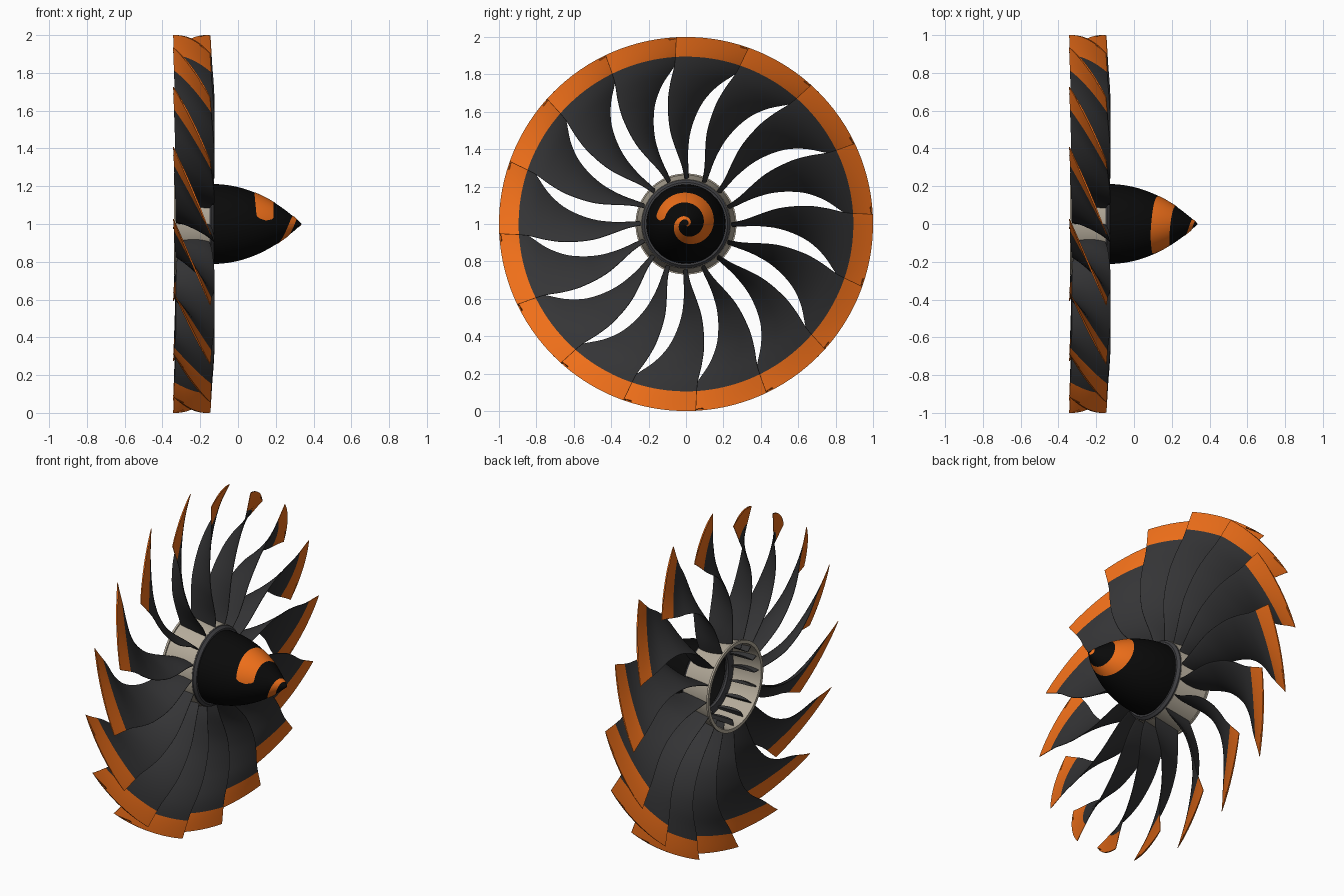
import bpy, bmesh, math

if "Cube" in bpy.data.objects:
    bpy.data.objects.remove(bpy.data.objects["Cube"])

AXIS_Z = 1.0      # height of the rotation axis (runs along x)
BLADES = 16


def material(name, rgb):
    m = bpy.data.materials.new(name)
    m.diffuse_color = (*rgb, 1)
    m.use_nodes = True
    m.node_tree.nodes["Principled BSDF"].inputs["Base Color"].default_value = m.diffuse_color
    return m


DARK = material("blade_dark", (0.035, 0.035, 0.037))
ORANGE = material("orange", (0.87, 0.16, 0.01))
BLACK = material("spinner_black", (0.003, 0.003, 0.003))
BEIGE = material("hub_beige", (0.45, 0.40, 0.32))
GREY = material("seal_grey", (0.05, 0.05, 0.055))


def polar(x, r, a):
    return (x, r * math.cos(a), r * math.sin(a))


def finish(name, bm, mats, fix=True):
    if fix:
        bmesh.ops.recalc_face_normals(bm, faces=bm.faces)
    me = bpy.data.meshes.new(name)
    bm.to_mesh(me)
    bm.free()
    for m in mats:
        me.materials.append(m)
    ob = bpy.data.objects.new(name, me)
    bpy.context.collection.objects.link(ob)
    ob.location.z = AXIS_Z
    bpy.ops.object.select_all(action='DESELECT')
    ob.select_set(True)
    bpy.context.view_layer.objects.active = ob
    bpy.ops.object.shade_smooth_by_angle(angle=math.radians(35))
    return ob


def lathe(name, profile, mat, closed=True, seg=96):
    """Turn an (x, r) profile about the x axis."""
    bm = bmesh.new()
    rings = []
    for x, r in profile:
        if r < 1e-5:
            rings.append([bm.verts.new((x, 0, 0))] * seg)
        else:
            rings.append([bm.verts.new(polar(x, r, math.tau * i / seg)) for i in range(seg)])
    pairs = list(zip(rings, rings[1:]))
    if closed:
        pairs.append((rings[-1], rings[0]))
    for p, q in pairs:
        for i in range(seg):
            j = (i + 1) % seg
            vs = list(dict.fromkeys((p[i], p[j], q[j], q[i])))
            bm.faces.new(vs)
    return finish(name, bm, [mat])


def smooth_table(rows, t):
    """Catmull-Rom through table rows, first column is the key."""
    k = max(i for i in range(len(rows) - 1) if rows[i][0] <= t or i == 0)
    p1, p2 = rows[k], rows[k + 1]
    p0, p3 = rows[max(k - 1, 0)], rows[min(k + 2, len(rows) - 1)]
    h = p2[0] - p1[0]
    u = (t - p1[0]) / h
    out = []
    for c in range(1, len(p1)):
        m1 = (p2[c] - p0[c]) / (p2[0] - p0[0]) * h
        m2 = (p3[c] - p1[c]) / (p3[0] - p1[0]) * h
        out.append((2*u**3 - 3*u**2 + 1) * p1[c] + (u**3 - 2*u**2 + u) * m1
                   + (3*u**2 - 2*u**3) * p2[c] + (u**3 - u**2) * m2)
    return out


# Blade stations: radius, leading angle, trailing angle, leading x, trailing x, thickness
STATIONS = [
    (0.212, 0.6, -0.6, -0.155, -0.320, 0.016),
    (0.30, 3.5, -1.2, -0.140, -0.325, 0.016),
    (0.40, 7.5, -1.5, -0.130, -0.328, 0.013),
    (0.50, 9.5, -2.8, -0.125, -0.330, 0.011),
    (0.65, 8.5, -7.5, -0.125, -0.330, 0.009),
    (0.75, 6.5, -12.5, -0.130, -0.332, 0.008),
    (0.85, 4.2, -18.5, -0.138, -0.336, 0.007),
    (1.00, 3.0, -24.0, -0.147, -0.342, 0.005),
]
BAND = 0.895      # inner radius of the coloured tip band


def blade_section(r, n=14):
    a, b, xl, xt, th = smooth_table(STATIONS, r)
    sl, st = r * math.radians(a), r * math.radians(b)
    dx, ds = xl - xt, sl - st
    length = math.hypot(dx, ds)
    nx, ns = ds / length, -dx / length
    cam = 0.05 * length * max(0.0, 1.1 - r)

    def point(c, side):
        h = cam * 4 * c * (1 - c) + side * (0.0015 + th / 2 * math.sin(math.pi * c) ** 0.7)
        return polar(xt + dx * c + nx * h, r, (st + ds * c + ns * h) / r)
    cs = [0.5 - 0.5 * math.cos(math.pi * i / n) * 0.9999 for i in range(n + 1)]
    return [point(c, 1) for c in cs] + [point(c, -1) for c in reversed(cs)]


# Fan blade: loft of aerofoil sections, outer band orange
bm = bmesh.new()
radii = [0.212 + (BAND - 0.212) * i / 26 for i in range(27)]
radii += [BAND + (1.0 - BAND) * i / 5 for i in range(1, 6)]
loops = [[bm.verts.new(p) for p in blade_section(r)] for r in radii]
for k, (p, q) in enumerate(zip(loops, loops[1:])):
    for i in range(len(p)):
        j = (i + 1) % len(p)
        f = bm.faces.new((p[i], p[j], q[j], q[i]))
        f.material_index = 1 if k >= 26 else 0
bm.faces.new(loops[0])
bm.faces.new(loops[-1]).material_index = 1
blade = finish("fan_blade_01", bm, [DARK, ORANGE])
for i in range(1, BLADES):
    ob = bpy.data.objects.new(f"fan_blade_{i + 1:02d}", blade.data)
    ob.location.z = AXIS_Z
    ob.rotation_euler.x = math.tau * i / BLADES
    bpy.context.collection.objects.link(ob)

# Hollow hub platform with a rear rim
lathe("hub_platform", [(-0.150, 0.238), (-0.328, 0.262), (-0.328, 0.270), (-0.340, 0.270),
                       (-0.340, 0.250), (-0.150, 0.227)], BEIGE)

# Dark seal ring between hub and spinner
lathe("seal_ring", [(-0.165, 0.236), (-0.142, 0.236), (-0.128, 0.222), (-0.128, 0.200),
                    (-0.150, 0.180), (-0.165, 0.180)], GREY)

# Spinner nose
X0, LEN, R0, POW = -0.15, 0.488, 0.212, 2.15
steps = 40
nose = [(X0 + LEN * i / steps, R0 * (1 - (i / steps) ** POW)) for i in range(steps + 1)]
lathe("spinner", nose, BLACK, closed=False)

# Painted spiral: thin strip lying on the nose; rows are turn, radius, width
SPIRAL = [(0, 0.140, 0.046), (75, 0.141, 0.052), (165, 0.122, 0.054), (255, 0.086, 0.040),
          (345, 0.050, 0.026), (435, 0.032, 0.017), (525, 0.018, 0.012), (600, 0.008, 0.008)]
bm = bmesh.new()
N, M = 200, 8
rows = []
for i in range(N + 1):
    turn = 600 * i / N
    r, w = smooth_table(SPIRAL, turn)
    if turn < 10:     # rounded outer end
        w *= math.sqrt(max(0.02, 1 - (1 - turn / 10) ** 2))
    ang = math.radians(172 - turn)
    row = []
    for j in range(M + 1):
        rr = max(0.001, r + w * (j / M - 0.5))
        x = X0 + LEN * (1 - rr / R0) ** (1 / POW)
        row.append(bm.verts.new(polar(x + 0.002, rr + 0.001, ang)))
    rows.append(row)
for p, q in zip(rows, rows[1:]):
    for j in range(M):
        bm.faces.new((p[j], p[j + 1], q[j + 1], q[j]))
bm.normal_update()
for f in bm.faces:
    if f.normal.x < 0:
        f.normal_flip()
finish("spinner_spiral", bm, [ORANGE], fix=False)
